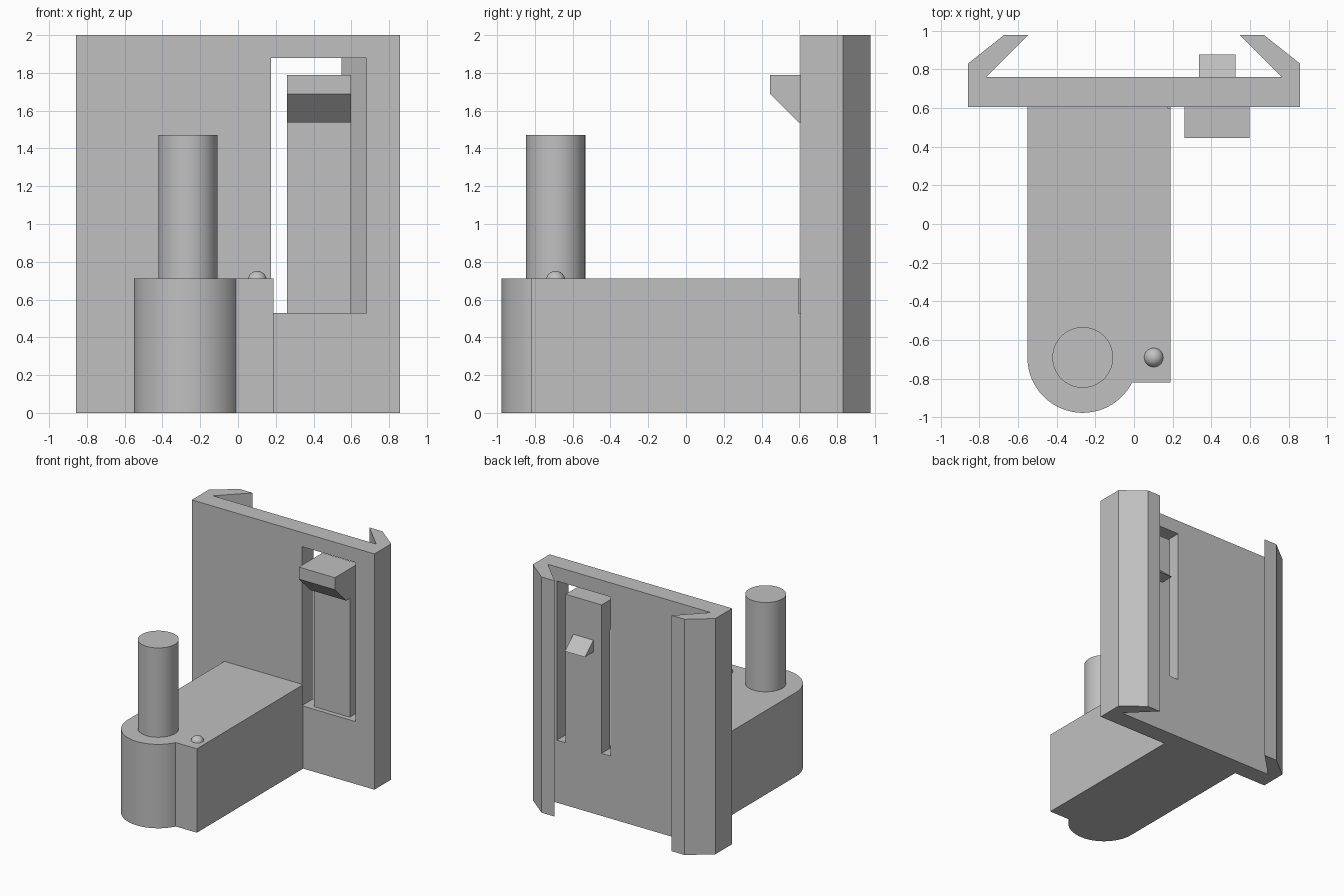
import bpy, bmesh, math
from mathutils import Vector

cube = bpy.data.objects.get("Cube")
if cube:
    bpy.data.objects.remove(cube, do_unlink=True)

# Single plain grey
GREY = (0.53, 0.53, 0.53, 1)
mat = bpy.data.materials.new("plain_grey")
mat.use_nodes = True
mat.diffuse_color = GREY
mat.node_tree.nodes["Principled BSDF"].inputs["Base Color"].default_value = GREY


def prism(name, profile, start, end, axis="z"):
    """Extrude a closed profile: (x, y) along z, or (y, z) along x."""
    place = (lambda a, b, d: (a, b, d)) if axis == "z" else (lambda a, b, d: (d, a, b))
    bm = bmesh.new()
    face = bm.faces.new([bm.verts.new(place(a, b, start)) for a, b in profile])
    ext = bmesh.ops.extrude_face_region(bm, geom=[face])
    moved = [g for g in ext["geom"] if isinstance(g, bmesh.types.BMVert)]
    bmesh.ops.translate(bm, verts=moved, vec=Vector(place(0, 0, end - start)))
    bmesh.ops.recalc_face_normals(bm, faces=bm.faces)
    mesh = bpy.data.meshes.new(name)
    bm.to_mesh(mesh)
    bm.free()
    obj = bpy.data.objects.new(name, mesh)
    bpy.context.collection.objects.link(obj)
    mesh.materials.append(mat)
    return obj


def box(name, x0, x1, y0, y1, z0, z1):
    return prism(name, [(x0, y0), (x1, y0), (x1, y1), (x0, y1)], z0, z1)


def smooth(obj):
    bpy.ops.object.select_all(action="DESELECT")
    obj.select_set(True)
    bpy.context.view_layer.objects.active = obj
    bpy.ops.object.shade_smooth_by_angle(angle=math.radians(30))


def cut(obj, cutter):
    mod = obj.modifiers.new("slot", "BOOLEAN")
    mod.operation = "DIFFERENCE"
    mod.solver = "EXACT"
    mod.object = cutter
    bpy.context.view_layer.objects.active = obj
    bpy.ops.object.modifier_apply(modifier=mod.name)


FRONT, BACK = 0.605, 0.76      # plate faces
PIN_X, PIN_Y = -0.265, -0.69   # pin axis
ARM_TOP = 0.712

# Back plate with mirrored clip rails
half = [(0.857, FRONT), (0.857, 0.83), (0.672, 0.977), (0.548, 0.977), (0.765, BACK)]
plate = prism("back_plate", half + [(-x, y) for x, y in reversed(half)], 0, 2)

# Arm with a rounded end and a square corner
R = 0.286
stop = 2 * math.pi - math.asin(0.13 / R)
arc = [math.pi + (stop - math.pi) * i / 40 for i in range(41)]
outline = [(PIN_X + R * math.cos(a), PIN_Y + R * math.sin(a)) for a in arc]
outline += [(0.188, -0.82), (0.188, FRONT), (PIN_X - R, FRONT)]
arm = prism("arm", outline, 0, ARM_TOP)

# Slot around the latch
cutter = box("slot_cutter", 0.175, 0.68, 0.596, 0.9, 0.53, 1.88)
cutter.hide_render = True
# keep the cutter clear of the rails
for v in cutter.data.vertices:
    v.co.y = min(v.co.y, BACK + 0.02)
cut(plate, cutter)
cut(arm, cutter)
bpy.data.objects.remove(cutter, do_unlink=True)
smooth(arm)

# Flexible latch tongue, front catch and rear bump
box("latch_tongue", 0.26, 0.598, 0.645, BACK, 0.53, 1.79)
prism("latch_catch", [(0.645, 1.79), (0.445, 1.79), (0.445, 1.688),
                      (0.596, 1.538), (0.645, 1.538)], 0.26, 0.598, "x")
prism("latch_bump", [(BACK, 1.47), (BACK, 1.37), (0.875, 1.37)], 0.337, 0.525, "x")

# Upright pin
ring = [2 * math.pi * i / 64 for i in range(64)]
pin = prism("pin", [(PIN_X + 0.157 * math.cos(a), PIN_Y + 0.157 * math.sin(a)) for a in ring],
            ARM_TOP, 1.47)
smooth(pin)

# Small locating nub
bpy.ops.mesh.primitive_uv_sphere_add(segments=32, ring_count=16, radius=0.051,
                                     location=(0.102, PIN_Y, 0.7))
nub = bpy.context.object
nub.name = "locating_nub"
nub.data.materials.append(mat)
smooth(nub)
